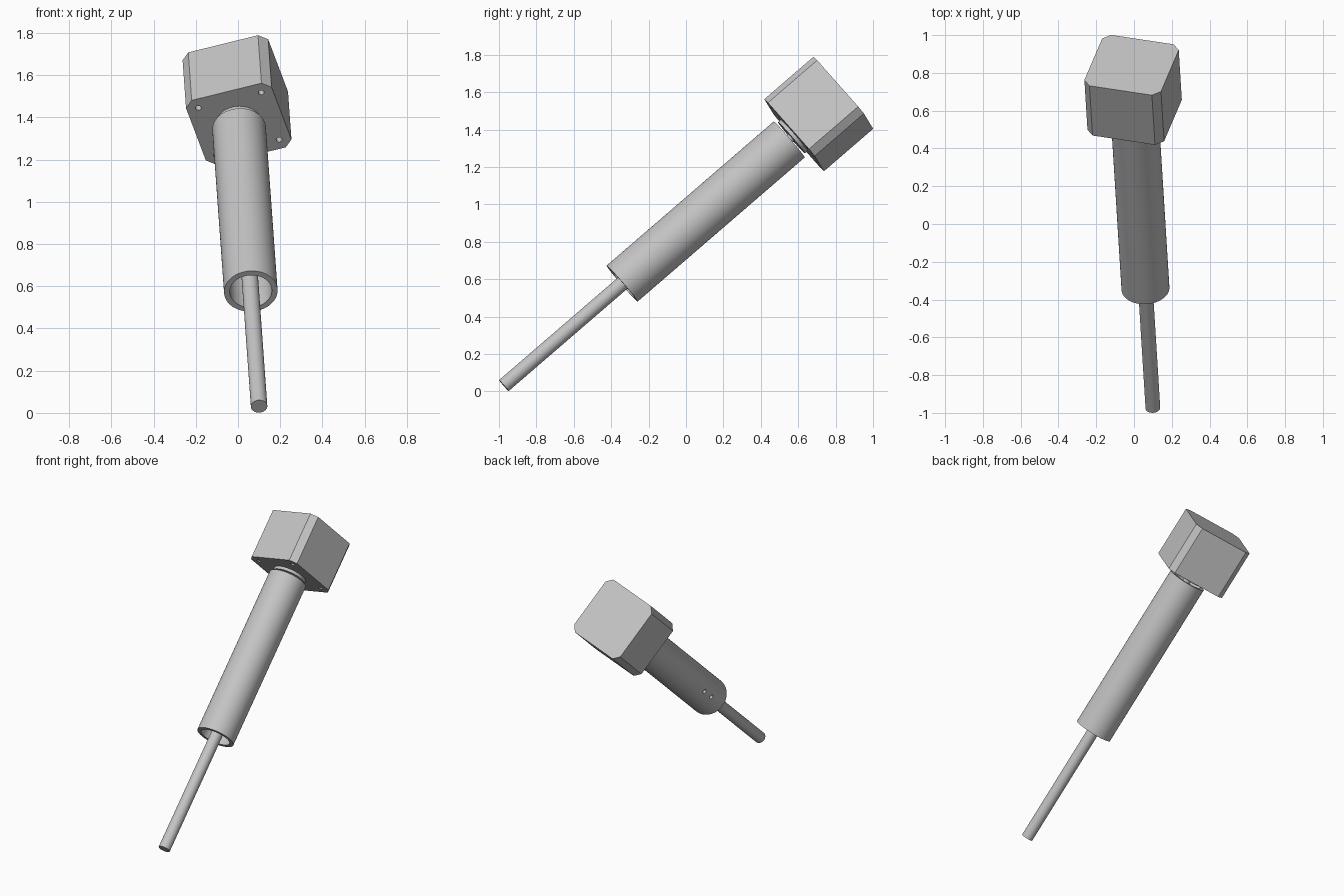
import bpy, bmesh, math
from mathutils import Matrix, Vector

if "Cube" in bpy.data.objects:
    bpy.data.objects.remove(bpy.data.objects["Cube"])

# Local frame: z runs along the actuator axis from rod tip to motor
axis = Vector((-0.047, 0.756, 0.652)).normalized()
side = Vector((0.962, -0.146, 0.236))
side = (side - axis * side.dot(axis)).normalized()
up = axis.cross(side)
FRAME = Matrix.Translation((0.10, -0.974, 0.031)) @ Matrix((side, up, axis)).transposed().to_4x4()

grey = bpy.data.materials.new("light grey metal")
grey.diffuse_color = (0.55, 0.55, 0.55, 1)
grey.use_nodes = True
grey.node_tree.nodes["Principled BSDF"].inputs["Base Color"].default_value = grey.diffuse_color


def finish(name, bm):
    bmesh.ops.recalc_face_normals(bm, faces=bm.faces)
    me = bpy.data.meshes.new(name)
    bm.to_mesh(me)
    bm.free()
    me.materials.append(grey)
    ob = bpy.data.objects.new(name, me)
    bpy.context.collection.objects.link(ob)
    ob.matrix_world = FRAME
    return ob


def lathe(name, profile, steps=64):
    """Spin a closed (radius, z) outline round the axis."""
    bm = bmesh.new()
    vs = [bm.verts.new((r, 0, z)) for r, z in profile]
    es = [bm.edges.new((vs[i], vs[(i + 1) % len(vs)])) for i in range(len(vs))
          if profile[i][0] > 0 or profile[(i + 1) % len(vs)][0] > 0]
    bmesh.ops.spin(bm, geom=vs + es, cent=(0, 0, 0), axis=(0, 0, 1),
                   angle=math.tau, steps=steps, use_merge=False)
    bmesh.ops.remove_doubles(bm, verts=bm.verts, dist=1e-5)
    return finish(name, bm)


def drill(target, name, mats, radius, depth):
    """Cut round holes centred on each given local matrix."""
    bm = bmesh.new()
    for m in mats:
        bmesh.ops.create_cone(bm, cap_ends=True, segments=24, radius1=radius,
                              radius2=radius, depth=depth, matrix=m)
    cutter = finish(name, bm)
    cutter.hide_render = True
    mod = target.modifiers.new("holes", 'BOOLEAN')
    mod.operation = 'DIFFERENCE'
    mod.solver = 'EXACT'
    mod.object = cutter
    bpy.context.view_layer.update()
    select(target)
    bpy.ops.object.modifier_apply(modifier=mod.name)
    bpy.data.objects.remove(cutter)


def select(ob):
    bpy.ops.object.select_all(action='DESELECT')
    ob.select_set(True)
    bpy.context.view_layer.objects.active = ob


# Rod, stepping down to the motor shaft
rod = lathe("rod", [(0, 0), (0.039, 0), (0.039, 1.97), (0.025, 1.97), (0.025, 2.06), (0, 2.06)], 48)

# Hollow outer tube with two set-screw holes on one side
tube = lathe("outer_tube", [(0.127, 0.836), (0.127, 2.017), (0.1, 2.017), (0.1, 0.836)], 96)
drill(tube, "tube_drill",
      [Matrix.Translation((-0.115, 0, z)) @ Matrix.Rotation(math.pi / 2, 4, 'Y')
       for z in (1.018, 1.127)], 0.015, 0.09)

# Motor body: square block with cut corners
H, C = 0.211, 0.039
z0, z1 = 2.052, 2.40
bm = bmesh.new()
outline = []
for k in range(4):
    turn = Matrix.Rotation(k * math.pi / 2, 3, 'Z')
    outline += [turn @ Vector((H, -H + C, z0)), turn @ Vector((H, H - C, z0))]
base = bm.faces.new([bm.verts.new(p) for p in outline])
top = bmesh.ops.extrude_face_region(bm, geom=[base], use_keep_orig=True)
bmesh.ops.translate(bm, vec=(0, 0, z1 - z0),
                    verts=[g for g in top["geom"] if isinstance(g, bmesh.types.BMVert)])
motor = finish("motor_body", bm)

# Blind mounting holes in the motor's front face
drill(motor, "motor_drill",
      [Matrix.Translation((x, y, z0)) for x in (-0.155, 0.155) for y in (-0.155, 0.155)],
      0.014, 0.09)

# Raised round boss between motor and tube
boss = lathe("motor_boss", [(0, 2.032), (0.11, 2.032), (0.11, 2.055), (0, 2.055)])

for ob in (rod, tube, motor, boss):
    select(ob)
    bpy.ops.object.shade_smooth_by_angle(angle=math.radians(30))
